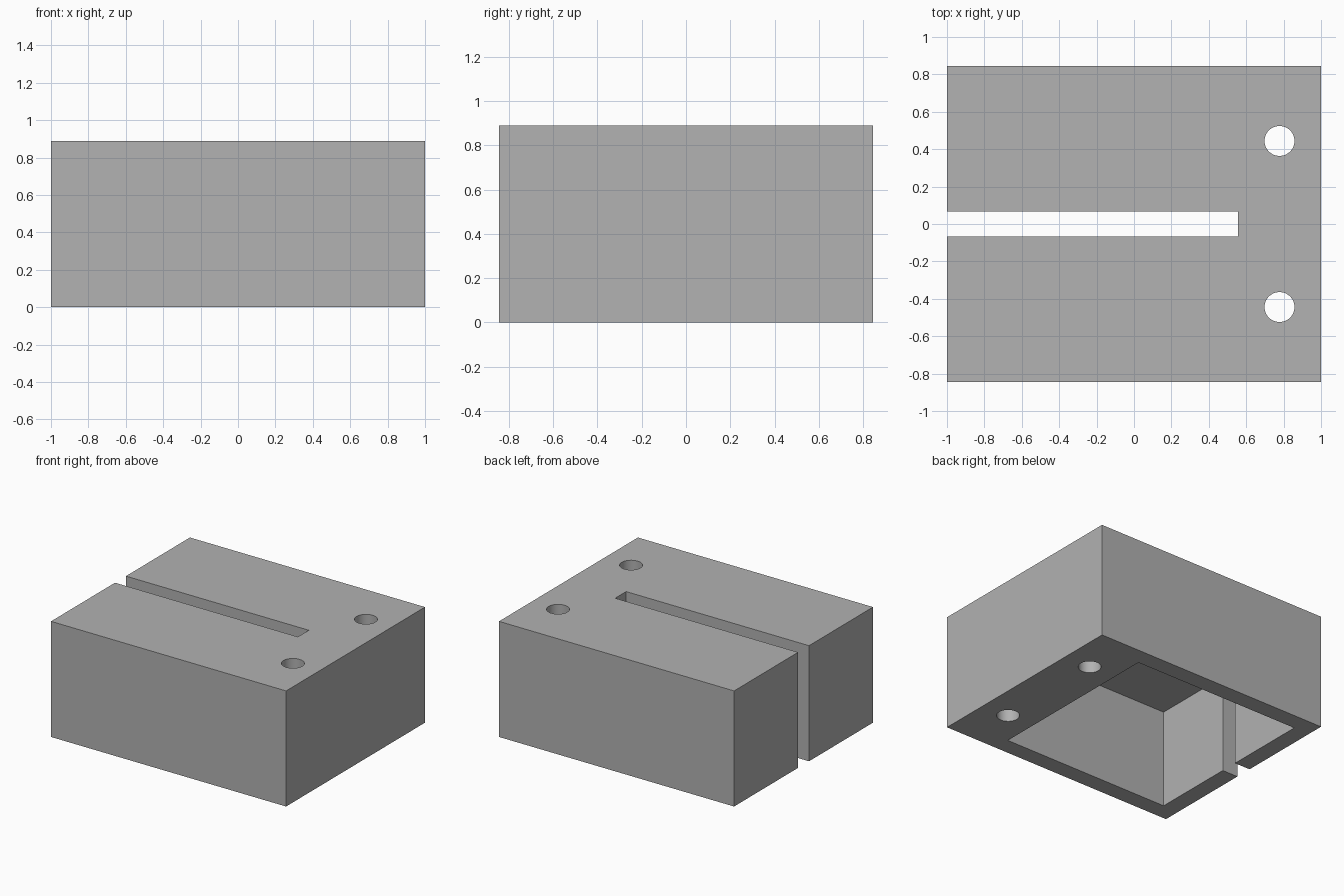
import bpy
import math

cube = bpy.data.objects.get("Cube")
if cube:
    bpy.data.objects.remove(cube, do_unlink=True)

# Overall sizes
LENGTH, DEPTH, HEIGHT = 2.0, 1.688, 0.889
WALL = 0.133
SLOT_END = 0.556
HOLE_X, HOLE_Y, HOLE_R = 0.778, 0.444, 0.08

grey = bpy.data.materials.new("plain_grey")
grey.use_nodes = True
colour = (0.445, 0.445, 0.445, 1)
grey.diffuse_color = colour
grey.node_tree.nodes["Principled BSDF"].inputs["Base Color"].default_value = colour


def box(name, low, high):
    """Box spanning two opposite corners."""
    centre = [(a + b) / 2 for a, b in zip(low, high)]
    bpy.ops.mesh.primitive_cube_add(size=1, location=centre)
    obj = bpy.context.object
    obj.name = name
    obj.scale = [b - a for a, b in zip(low, high)]
    bpy.ops.object.transform_apply(location=True, rotation=False, scale=True)
    obj.data.materials.append(grey)
    return obj


def cut(target, cutter):
    """Subtract the cutter from the target, then discard it."""
    cutter.hide_render = True
    mod = target.modifiers.new("cut", "BOOLEAN")
    mod.operation = "DIFFERENCE"
    mod.solver = "EXACT"
    mod.object = cutter
    bpy.context.view_layer.objects.active = target
    bpy.ops.object.modifier_apply(modifier=mod.name)
    bpy.data.objects.remove(cutter, do_unlink=True)


# Outer block
housing = box("housing", (-LENGTH / 2, -DEPTH / 2, 0), (LENGTH / 2, DEPTH / 2, HEIGHT))

# Hollow open underneath
inner_y = DEPTH / 2 - WALL
cut(housing, box("cavity_cutter", (-LENGTH / 2 + WALL, -inner_y, -0.2),
                 (SLOT_END, inner_y, HEIGHT - WALL)))

# Slot through the roof and one end wall
cut(housing, box("slot_cutter", (-1.2, -WALL / 2, -0.3), (SLOT_END, WALL / 2, 1.2)))

# Pair of vertical screw holes
for side in (-1, 1):
    bpy.ops.mesh.primitive_cylinder_add(vertices=48, radius=HOLE_R, depth=3,
                                        location=(HOLE_X, side * HOLE_Y, 0.4))
    drill = bpy.context.object
    drill.data.materials.append(grey)
    cut(housing, drill)

# Smooth hole walls, crisp edges elsewhere
bpy.ops.object.select_all(action="DESELECT")
housing.select_set(True)
bpy.context.view_layer.objects.active = housing
bpy.ops.object.shade_smooth_by_angle(angle=math.radians(30))
